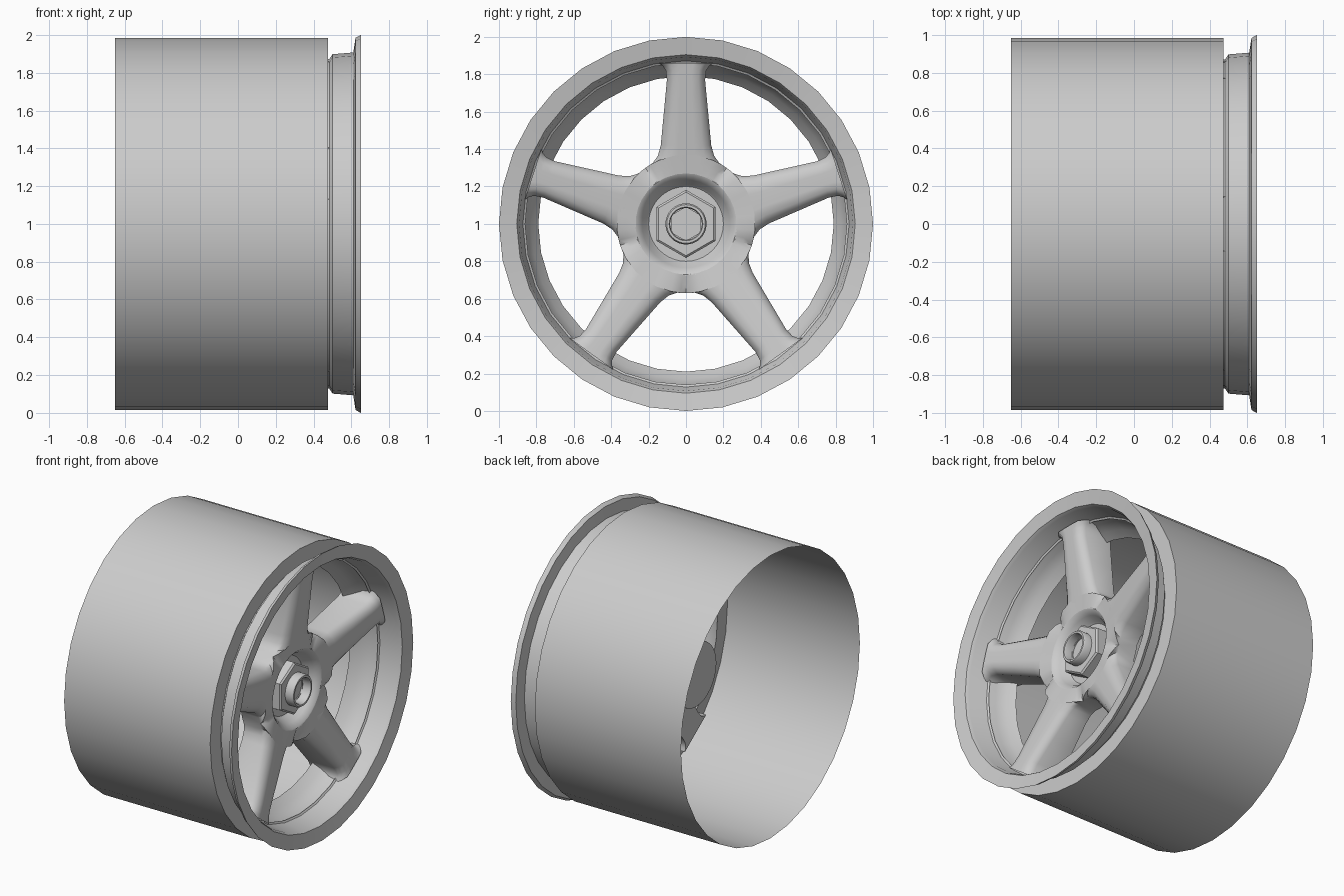
import bpy, bmesh
from math import sin, cos, tan, pi, radians

if "Cube" in bpy.data.objects:
    bpy.data.objects.remove(bpy.data.objects["Cube"], do_unlink=True)

grey = bpy.data.materials.new("plain_grey")
grey.use_nodes = True
grey.diffuse_color = (0.6, 0.6, 0.6, 1)
grey.node_tree.nodes["Principled BSDF"].inputs["Base Color"].default_value = (0.6, 0.6, 0.6, 1)

CENTRE = 1.0  # axle height


def finish(name, bm, angle=35):
    """Weld, orient and shade a part."""
    bmesh.ops.remove_doubles(bm, verts=bm.verts, dist=0.0005)
    bmesh.ops.recalc_face_normals(bm, faces=bm.faces)
    mesh = bpy.data.meshes.new(name)
    bm.to_mesh(mesh)
    bm.free()
    mesh.materials.append(grey)
    ob = bpy.data.objects.new(name, mesh)
    bpy.context.collection.objects.link(ob)
    bpy.ops.object.select_all(action='DESELECT')
    ob.select_set(True)
    bpy.context.view_layer.objects.active = ob
    bpy.ops.object.shade_smooth_by_angle(angle=radians(angle))
    return ob


def lathe(name, profile, sides, closed=False, angle=35):
    """Spin (x, radius) points about the axle."""
    bm = bmesh.new()
    rings = []
    for x, r in profile:
        rings.append([bm.verts.new((x, r * sin(2 * pi * i / sides),
                                    CENTRE + r * cos(2 * pi * i / sides)))
                      for i in range(sides)])
    pairs = list(zip(rings, rings[1:]))
    if closed:
        pairs.append((rings[-1], rings[0]))
    for a, b in pairs:
        for i in range(sides):
            j = (i + 1) % sides
            bm.faces.new((a[i], a[j], b[j], b[i]))
    return finish(name, bm, angle)


# Open barrel sleeve
lathe("barrel", [(-0.65, 0.985), (0.475, 0.985)], 32)

# Stepped rim with flared lip and tapered inner wall
lathe("rim", [(0.475, 0.985), (0.475, 0.86), (0.5, 0.898), (0.61, 0.907),
              (0.622, 0.985), (0.65, 1.0), (0.632, 0.905), (0.61, 0.893),
              (0.42, 0.862), (0.36, 0.83), (0.31, 0.79), (0.37, 0.985)], 32, True)

# Five spokes: sections run outward from the hub ring
SECTOR = pi / 5
ACROSS = (-1, -0.88, -0.65, -0.3, 0, 0.3, 0.65, 0.88, 1)
STRAIGHT = ((0.325, 0.178), (0.365, 0.15), (0.42, 0.135), (0.6, 0.118),
            (0.77, 0.102), (0.82, 0.108), (0.845, 0.125), (0.86, 0.145))
BACK = 0.28


def front(r):
    return 0.455 + 0.09 * max(0, r - 0.27) / 0.6


def drop(t):
    return 0.05 * max(0, (abs(t) - 0.55) / 0.45) ** 2


def sections():
    """Rows of (x, outward, sideways) across one spoke."""
    for r, edge in ((0.27, 0), (0.32, 0.5), (0.37, 1)):
        yield [(front(r) - edge * drop(t), r * cos(t * SECTOR), r * sin(t * SECTOR))
               for t in ACROSS]
    for r, w in STRAIGHT:
        yield [(front(r) - drop(t), r, w * t) for t in ACROSS]


bm = bmesh.new()
for k in range(5):
    ca, sa = cos(2 * pi * k / 5), sin(2 * pi * k / 5)
    rows = []
    for sec in sections():
        top = [bm.verts.new((x, o * sa + s * ca, CENTRE + o * ca - s * sa)) for x, o, s in sec]
        low = [bm.verts.new((BACK, v.co.y, v.co.z)) for v in top]
        rows.append((top, low))
    for n, ((t0, l0), (t1, l1)) in enumerate(zip(rows, rows[1:])):
        for i in range(len(ACROSS) - 1):
            bm.faces.new((t0[i], t1[i], t1[i + 1], t0[i + 1]))
            bm.faces.new((l0[i], l0[i + 1], l1[i + 1], l1[i]))
        if n >= 2:
            for e in (0, -1):
                bm.faces.new((t0[e], l0[e], l1[e], t1[e]))
finish("spokes", bm, 45)

# Dished hub face and rear boss
lathe("hub_dish", [(0.455, 0.275), (0.45, 0.262), (0.42, 0.235), (0.37, 0.21), (0.36, 0.2),
                   (0.36, 0)], 40)
lathe("hub_boss", [(0.29, 0.28), (0.26, 0.25), (-0.08, 0.22), (-0.08, 0)], 32)

# Hexagonal nut with a chamfered top and a hollow stud
lathe("wheel_nut", [(0.35, 0.182), (0.43, 0.182), (0.44, 0.17), (0.44, 0.09)], 6, angle=10)
lathe("stud", [(0.42, 0.11), (0.49, 0.11), (0.5, 0.103), (0.5, 0.09), (0.49, 0.085),
               (0.43, 0.085), (0.43, 0)], 32)
